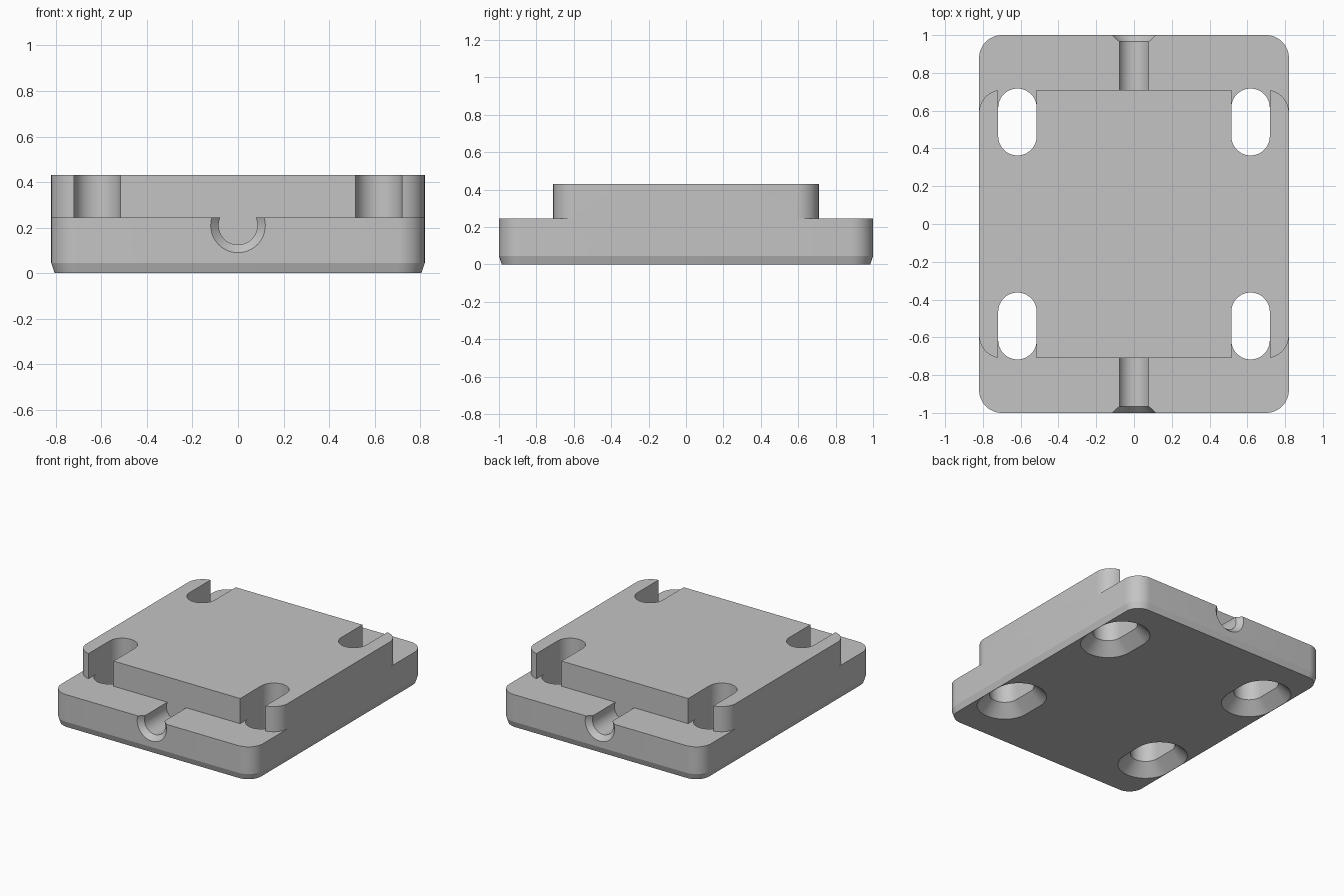
import bpy, bmesh, math

if "Cube" in bpy.data.objects:
    bpy.data.objects.remove(bpy.data.objects["Cube"], do_unlink=True)

# Main dimensions
HALF_X, HALF_Y, CORNER = 0.82, 1.0, 0.12
LEDGE_Z, TOP_Z, DECK_Y = 0.245, 0.43, 0.71
SLOT_X, SLOT_R, SLOT_IN, SLOT_OUT = 0.617, 0.102, 0.465, 0.615

grey = bpy.data.materials.new("plain grey")
grey.use_nodes = True
colour = (0.55, 0.55, 0.55, 1)
grey.diffuse_color = colour
grey.node_tree.nodes["Principled BSDF"].inputs["Base Color"].default_value = colour


def arc(cx, cy, r, start, end, steps):
    """Points on an arc, angles in degrees."""
    angles = [math.radians(start + (end - start) * i / steps) for i in range(steps + 1)]
    return [(round(cx + r * math.cos(a), 5), round(cy + r * math.sin(a), 5)) for a in angles]


def four_way(quarter):
    """Mirror a quarter outline into a closed one."""
    half = quarter + [(-x, y) for x, y in reversed(quarter)]
    return half + [(-x, -y) for x, y in half]


def rounded_plate(inset):
    r = CORNER - inset
    return four_way(arc(HALF_X - CORNER, HALF_Y - CORNER, r, 0, 90, 12))


def stadium(r, sx, sy):
    pts = arc(SLOT_X, SLOT_OUT, r, 0, 180, 24) + arc(SLOT_X, SLOT_IN, r, 180, 360, 24)
    return [(sx * x, sy * y) for x, y in pts]


def loft(name, rings):
    """Closed solid through rings of equal point count."""
    bm = bmesh.new()
    rows = [[bm.verts.new(p) for p in ring] for ring in rings]
    for low, high in zip(rows, rows[1:]):
        for i in range(len(low)):
            j = (i + 1) % len(low)
            bm.faces.new((low[i], low[j], high[j], high[i]))
    bm.faces.new(rows[0])
    bm.faces.new(rows[-1])
    bmesh.ops.recalc_face_normals(bm, faces=bm.faces)
    mesh = bpy.data.meshes.new(name)
    bm.to_mesh(mesh)
    bm.free()
    mesh.materials.append(grey)
    obj = bpy.data.objects.new(name, mesh)
    bpy.context.collection.objects.link(obj)
    return obj


def level(outline, z):
    return [(x, y, z) for x, y in outline]


def combine(target, other, operation):
    """Apply a boolean and drop the helper."""
    mod = target.modifiers.new("combine", "BOOLEAN")
    mod.operation, mod.solver, mod.object = operation, "EXACT", other
    bpy.context.view_layer.objects.active = target
    bpy.ops.object.modifier_apply(modifier=mod.name)
    bpy.data.objects.remove(other, do_unlink=True)


# Base plate with a slight chamfer underneath
plate = loft("mounting_plate", [level(rounded_plate(0.015), 0),
                                level(rounded_plate(0), 0.045),
                                level(rounded_plate(0), LEDGE_Z)])

# Four countersunk slots
for sx in (-1, 1):
    for sy in (-1, 1):
        sections = ((SLOT_R + 0.103, -0.02), (SLOT_R, 0.083), (SLOT_R, 0.6))
        slot = loft("slot_cutter", [level(stadium(r, sx, sy), z) for r, z in sections])
        combine(plate, slot, "DIFFERENCE")

# Open round channels with flared mouths at both ends
for sy in (-1, 1):
    sections = ((DECK_Y, 0.085), (0.965, 0.085), (1.01, 0.13))
    rings = [[(x, sy * y, z) for x, z in arc(0, 0.21, r, 0, 352.5, 47)] for y, r in sections]
    combine(plate, loft("channel_cutter", rings), "DIFFERENCE")

# Raised deck, notched where the slots open outwards
wall = SLOT_X + SLOT_R
corner_end = math.degrees(math.acos((wall - HALF_X + CORNER) / CORNER))
quarter = arc(HALF_X - CORNER, DECK_Y - CORNER, CORNER, 0, corner_end, 10)
quarter += arc(SLOT_X, SLOT_IN, SLOT_R, 360, 180, 24)
quarter.append((round(SLOT_X - SLOT_R, 5), DECK_Y))
outline = four_way(quarter)
deck = loft("deck", [level(outline, LEDGE_Z), level(outline, TOP_Z)])
combine(plate, deck, "UNION")

# Smooth the curved walls, keep the edges crisp
bpy.ops.object.select_all(action="DESELECT")
plate.select_set(True)
bpy.context.view_layer.objects.active = plate
bpy.ops.object.shade_smooth_by_angle(angle=math.radians(14))
